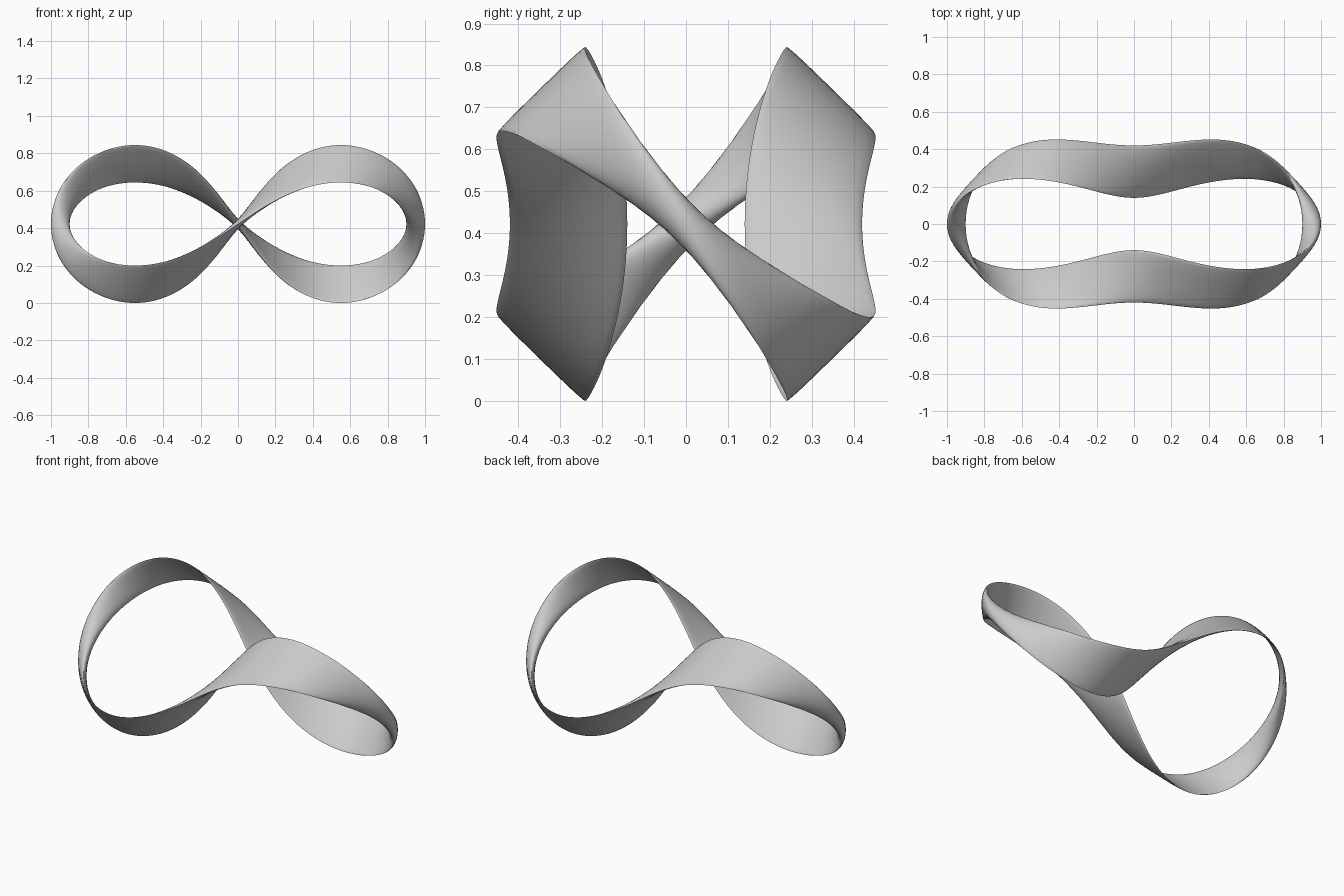
import bpy, bmesh
from math import sin, cos, pi, radians
from mathutils import Vector

cube = bpy.data.objects.get("Cube")
if cube:
    bpy.data.objects.remove(cube, do_unlink=True)

STEPS, SIDES = 192, 24


def centre(t):
    """Figure-eight path that also circles in plan."""
    return Vector((0.864 * cos(t) + 0.086 * cos(3 * t),
                   -0.38 * sin(t) - 0.10 * sin(3 * t),
                   0.322 * sin(2 * t)))


def width(t):
    """Half width of the band, turning as it goes round."""
    return Vector((0.025 * (cos(t) + cos(3 * t)), 0.14 * sin(t), 0.1 * sin(2 * t)))


def depth(t):
    """Half thickness, full at the two ends and thin on the lobes."""
    return Vector((0, 0.0232 * cos(t) + 0.0118 * cos(3 * t), 0.028 * cos(2 * t)))


# Twisted band: an oval section swept round the closed path
bm = bmesh.new()
rings = []
for i in range(STEPS):
    t = 2 * pi * i / STEPS
    ring = []
    for j in range(SIDES):
        a = 2 * pi * j / SIDES
        ring.append(bm.verts.new(centre(t) + width(t) * cos(a) + depth(t) * sin(a)))
    rings.append(ring)
for i in range(STEPS):
    r, s = rings[i], rings[(i + 1) % STEPS]
    for j in range(SIDES):
        k = (j + 1) % SIDES
        bm.faces.new((r[j], r[k], s[k], s[j]))
bmesh.ops.recalc_face_normals(bm, faces=bm.faces)

# Stand it on the ground
low = min(v.co.z for v in bm.verts)
bmesh.ops.translate(bm, verts=bm.verts, vec=(0, 0, -low))

mesh = bpy.data.meshes.new("twisted_band")
bm.to_mesh(mesh)
bm.free()
band = bpy.data.objects.new("twisted_band", mesh)
bpy.context.collection.objects.link(band)

# Plain grey finish
grey = bpy.data.materials.new("plain_grey")
grey.use_nodes = True
colour = (0.6, 0.6, 0.6, 1)
grey.diffuse_color = colour
grey.node_tree.nodes["Principled BSDF"].inputs["Base Color"].default_value = colour
mesh.materials.append(grey)

bpy.ops.object.select_all(action='DESELECT')
band.select_set(True)
bpy.context.view_layer.objects.active = band
bpy.ops.object.shade_smooth_by_angle(angle=radians(50))
